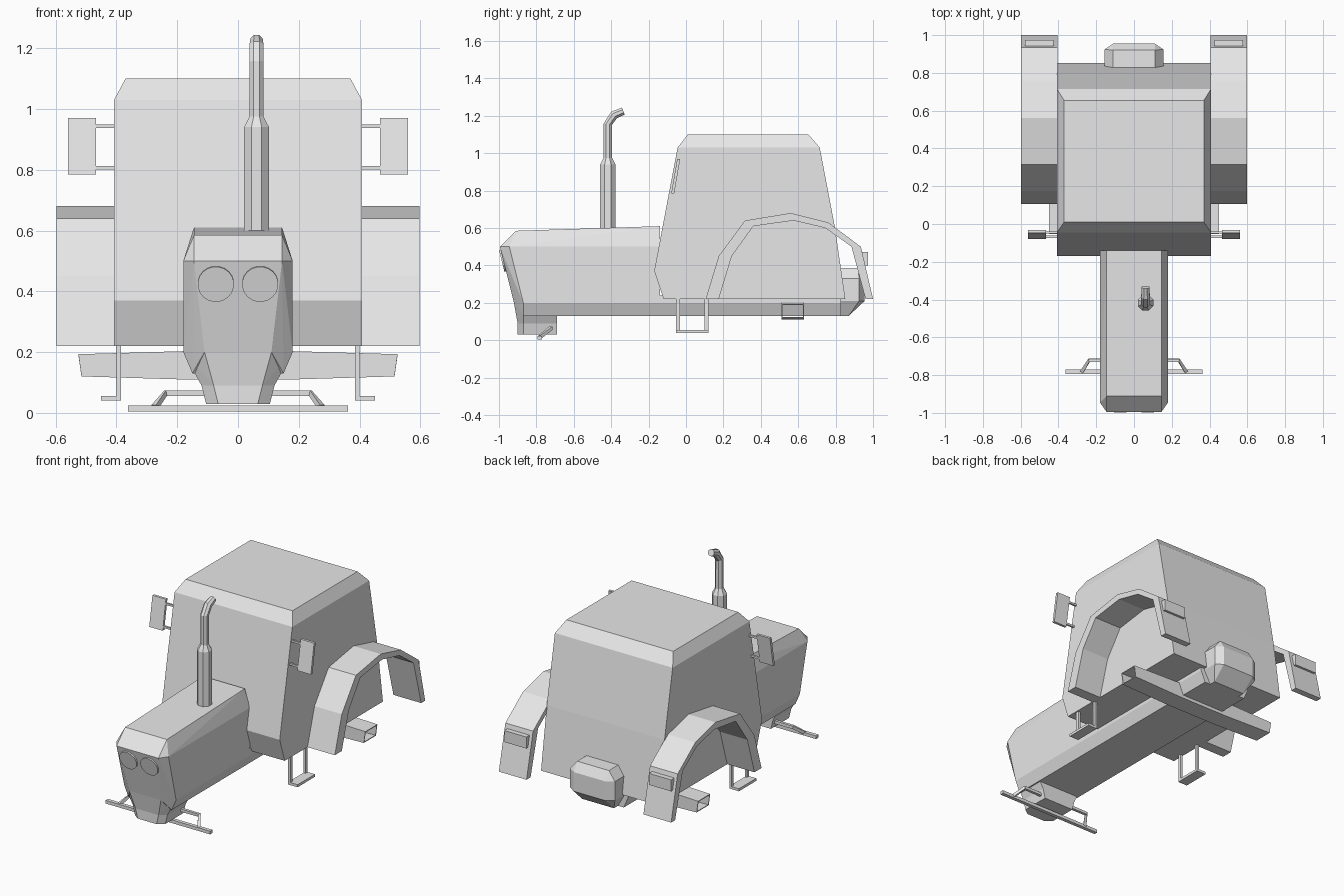
import bpy, bmesh, math
from mathutils import Vector

old = bpy.data.objects.get("Cube")
if old:
    bpy.data.objects.remove(old)

grey = bpy.data.materials.new("light_grey")
grey.use_nodes = True
grey.diffuse_color = (0.8, 0.8, 0.8, 1)
grey.node_tree.nodes["Principled BSDF"].inputs["Base Color"].default_value = (0.8, 0.8, 0.8, 1)


def finish(name, bm):
    bmesh.ops.recalc_face_normals(bm, faces=bm.faces)
    mesh = bpy.data.meshes.new(name)
    bm.to_mesh(mesh)
    bm.free()
    mesh.materials.append(grey)
    obj = bpy.data.objects.new(name, mesh)
    bpy.context.collection.objects.link(obj)
    return obj


def solid(name, points, both=True):
    """Convex faceted solid; both=True mirrors the points across x."""
    bm = bmesh.new()
    for x, y, z in points:
        bm.verts.new((x, y, z))
        if both:
            bm.verts.new((-x, y, z))
    hull = bmesh.ops.convex_hull(bm, input=bm.verts)
    loose = [v for v in hull["geom_interior"] if isinstance(v, bmesh.types.BMVert)]
    bmesh.ops.delete(bm, geom=loose, context='VERTS')
    bmesh.ops.dissolve_limit(bm, angle_limit=0.02, verts=bm.verts, edges=bm.edges)
    return finish(name, bm)


def box(name, xs, ys, zs):
    return solid(name, [(x, y, z) for x in xs for y in ys for z in zs], False)


def tube(name, path, radii, sides=4, ref=(0, 0, 1)):
    """Faceted tube along a path; radii are measured to the flats."""
    bm = bmesh.new()
    path = [Vector(p) for p in path]
    rings = []
    for i, p in enumerate(path):
        t = (path[min(i + 1, len(path) - 1)] - path[max(i - 1, 0)]).normalized()
        a = t.cross(Vector(ref)).normalized()
        b = t.cross(a)
        r = radii[i] / math.cos(math.pi / sides)
        angles = [2 * math.pi * (k + 0.5) / sides for k in range(sides)]
        rings.append([bm.verts.new(p + r * (a * math.cos(w) + b * math.sin(w))) for w in angles])
    for r0, r1 in zip(rings, rings[1:]):
        for k in range(sides):
            j = (k + 1) % sides
            bm.faces.new((r0[k], r0[j], r1[j], r1[k]))
    bm.faces.new(rings[0])
    bm.faces.new(rings[-1])
    return finish(name, bm)


def arch(name, outer, inner, x0, x1):
    """Band between two side profiles, spanning x0 to x1."""
    bm = bmesh.new()
    rows = [[bm.verts.new((x, y, z)) for x, (y, z) in ((x0, o), (x1, o), (x1, i), (x0, i))]
            for o, i in zip(outer, inner)]
    for a, b in zip(rows, rows[1:]):
        for k in range(4):
            j = (k + 1) % 4
            bm.faces.new((a[k], a[j], b[j], b[k]))
    bm.faces.new(rows[0])
    bm.faces.new(rows[-1])
    return finish(name, bm)


# Bonnet with faceted nose
solid("bonnet", [(.145, -.91, .585), (.145, -.14, .61), (.18, -.945, .5), (.18, -.14, .5),
                 (.145, -.995, .5), (.11, -.92, .2), (.18, -.87, .2), (.18, -.14, .2),
                 (.15, -.87, .13), (.15, -.14, .13)])
solid("nose_taper", [(.11, -.92, .2), (.18, -.87, .2), (.18, -.69, .2),
                     (.08, -.9, .09), (.12, -.87, .09), (.12, -.69, .09)])
solid("nose_block", [(.08, -.9, .09), (.12, -.87, .09), (.12, -.69, .09),
                     (.065, -.9, .03), (.105, -.87, .03), (.105, -.69, .03)])

# Chassis belly and rear housing
solid("chassis", [(.18, -.14, .24), (.18, -.14, .2), (.15, -.14, .13),
                  (.18, .83, .24), (.18, .83, .2), (.15, .83, .13)])
solid("rear_housing", [(.11, .7, .13), (.155, .7, .21), (.155, .7, .33), (.11, .7, .385),
                       (.11, .87, .13), (.155, .925, .21), (.11, .955, .21),
                       (.155, .925, .33), (.11, .955, .33), (.11, .92, .385)])

# Cab
solid("cab", [(.408, -.12, .22), (.408, -.17, .37), (.408, -.045, 1.03), (.408, .715, 1.03),
              (.408, .795, .61), (.408, .852, .22), (.37, .01, 1.1), (.37, .655, 1.1)])

# Exhaust stack with bent tip
ex, ey = .061, -.418
tube("exhaust", [(ex, ey, .58), (ex, ey, .94), (ex, ey, .975), (ex, ey, 1.155),
                 (ex, -.384, 1.205), (ex, -.335, 1.225)],
     [.041, .041, .023, .023, .023, .02], 8, (1, 0, 0))

# Rear cross beam, open at both ends
bm = bmesh.new()
sections = [[bm.verts.new((x + s * d, y, z)) for d, y, z in
             ((0, .51, lo), (0, .63, lo), (e, .63, hi), (e, .51, hi))]
            for x, s, e, lo, hi in ((-.515, -1, .01, .12, .193), (-.18, -1, 0, .11, .203),
                                    (.18, 1, 0, .11, .203), (.515, 1, .01, .12, .193))]
for a, b in zip(sections, sections[1:]):
    for k in range(4):
        j = (k + 1) % 4
        bm.faces.new((a[k], a[j], b[j], b[k]))
beam = finish("rear_beam", bm)
wall = beam.modifiers.new("wall", 'SOLIDIFY')
wall.thickness = .007
wall.offset = -1

# Front crossbar
box("front_bar", (-.362, .362), (-.793, -.77), (.004, .024))

fender_outer = [(.105, .22), (.175, .45), (.315, .64), (.56, .68), (.76, .63), (.935, .5), (1, .22)]
fender_inner = [(.175, .22), (.245, .45), (.36, .61), (.575, .64), (.745, .6), (.885, .5), (.96, .22)]

for side, s in (("left", 1), ("right", -1)):
    # Headlamp disc, set square to the sloping nose
    c = Vector((s * .073, -.976, .425))
    n = Vector((0, -.3, -.075)).normalized()
    tube(side + "_headlamp", [c - n * .005, c + n * .009], [.059, .059], 20)

    # Fender and its rear lamp
    arch(side + "_fender", fender_outer, fender_inner, s * .405, s * .597)
    box(side + "_rear_lamp", (s * .425, s * .578), (.93, .973), (.4, .472))

    # Mirror plate on two arms
    solid(side + "_mirror", [(s * x, y + d, z) for x in (.467, .56) for d in (-.008, .008)
                             for y, z in ((-.071, .785), (-.039, .97))], False)
    for label, y, z in (("upper", -.045, .943), ("lower", -.067, .807)):
        tube(f"{side}_{label}_mirror_arm", [(s * .39, y, z), (s * .475, y, z)], [.006] * 2)

    # Step hanging below the cab
    for label, y in (("front", -.043), ("rear", .109)):
        box(f"{side}_{label}_step_hanger", (s * .385, s * .4), (y - .01, y + .01), (.04, .24))
    box(side + "_step_tread", (s * .385, s * .45), (-.053, .119), (.04, .056))

    # Strut carrying the front crossbar
    tube(side + "_bar_strut", [(s * .08, -.722, .065), (s * .238, -.722, .065),
                               (s * .275, -.78, .018)], [.009] * 3)
